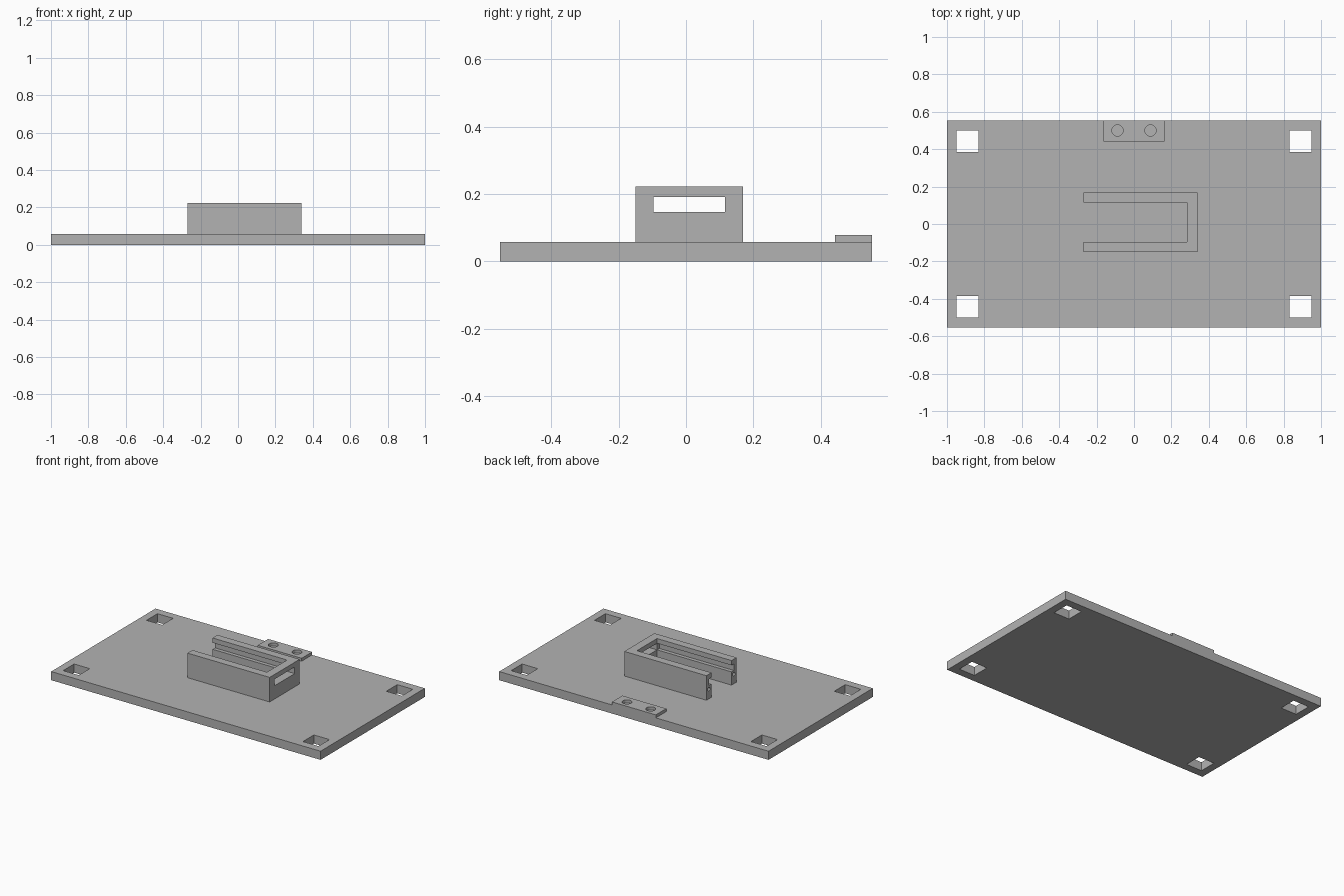
import bpy, bmesh, math

cube = bpy.data.objects.get("Cube")
if cube:
    bpy.data.objects.remove(cube, do_unlink=True)

grey = bpy.data.materials.new("plain_grey")
grey.use_nodes = True
grey.diffuse_color = (0.45, 0.45, 0.45, 1)
grey.node_tree.nodes["Principled BSDF"].inputs["Base Color"].default_value = (0.45, 0.45, 0.45, 1)


def prism(name, outline, z0, z1):
    """Extrude a plan outline from z0 up to z1."""
    bm = bmesh.new()
    face = bm.faces.new([bm.verts.new((x, y, z0)) for x, y in outline])
    top = bmesh.ops.extrude_face_region(bm, geom=[face])["geom"]
    bmesh.ops.translate(bm, vec=(0, 0, z1 - z0),
                        verts=[v for v in top if isinstance(v, bmesh.types.BMVert)])
    bmesh.ops.recalc_face_normals(bm, faces=bm.faces)
    mesh = bpy.data.meshes.new(name)
    bm.to_mesh(mesh)
    bm.free()
    mesh.materials.append(grey)
    obj = bpy.data.objects.new(name, mesh)
    bpy.context.collection.objects.link(obj)
    return obj


def box(name, x0, x1, y0, y1, z0, z1):
    return prism(name, [(x0, y0), (x1, y0), (x1, y1), (x0, y1)], z0, z1)


def rod(name, location, radius, depth, rotation=(0, 0, 0)):
    bpy.ops.mesh.primitive_cylinder_add(vertices=32, radius=radius, depth=depth,
                                        location=location, rotation=rotation)
    obj = bpy.context.object
    obj.name = name
    obj.data.materials.append(grey)
    return obj


def cut(target, cutters):
    """Subtract each cutter from the target, then discard it."""
    for cutter in cutters:
        cutter.hide_render = True
        mod = target.modifiers.new("cut", 'BOOLEAN')
        mod.operation = 'DIFFERENCE'
        mod.solver = 'EXACT'
        mod.object = cutter
        bpy.context.view_layer.objects.active = target
        bpy.ops.object.modifier_apply(modifier=mod.name)
        bpy.data.objects.remove(cutter, do_unlink=True)


PLATE_TOP = 0.058
HALF_Y = 0.553

# Base plate with a square through hole in each corner
plate = box("base_plate", -1, 1, -HALF_Y, HALF_Y, 0, PLATE_TOP)
HX, HY, HALF = 0.89, 0.442, 0.058
cut(plate, [box("corner_cutter", sx * HX - HALF, sx * HX + HALF,
                sy * HY - HALF, sy * HY + HALF, -0.1, 0.2)
            for sx in (-1, 1) for sy in (-1, 1)])

# U-shaped holder, open towards -x
X0, X_IN, X1 = -0.27, 0.283, 0.34
Y0, Y_IN0, Y_IN1, Y1 = -0.15, -0.097, 0.116, 0.169
holder = prism("holder", [(X0, Y0), (X1, Y0), (X1, Y1), (X0, Y1),
                          (X0, Y_IN1), (X_IN, Y_IN1), (X_IN, Y_IN0), (X0, Y_IN0)],
               PLATE_TOP, 0.223)

# Side grooves under the top lips, leading to a slot through the end wall
GROOVE = 0.025
groove = prism("groove_cutter",
               [(X0 - 0.1, Y_IN0 - GROOVE), (X_IN, Y_IN0 - GROOVE), (X_IN, Y_IN0),
                (X1 + 0.1, Y_IN0), (X1 + 0.1, Y_IN1), (X_IN, Y_IN1),
                (X_IN, Y_IN1 + GROOVE), (X0 - 0.1, Y_IN1 + GROOVE)], 0.147, 0.191)

# Small blind holes in the open ends of the walls
end_holes = [rod("end_hole_cutter", (X0, y, 0.122), 0.012, 0.16, (0, math.pi / 2, 0))
             for y in ((Y0 + Y_IN0) / 2, (Y1 + Y_IN1) / 2)]
cut(holder, [groove] + end_holes)

# Mounting tab on the back edge with two round sockets
tab = box("mounting_tab", -0.163, 0.163, 0.442, HALF_Y, PLATE_TOP, 0.078)
cut(tab, [rod("socket_cutter", (s * 0.088, 0.5, 0.07), 0.03, 0.1) for s in (-1, 1)])
